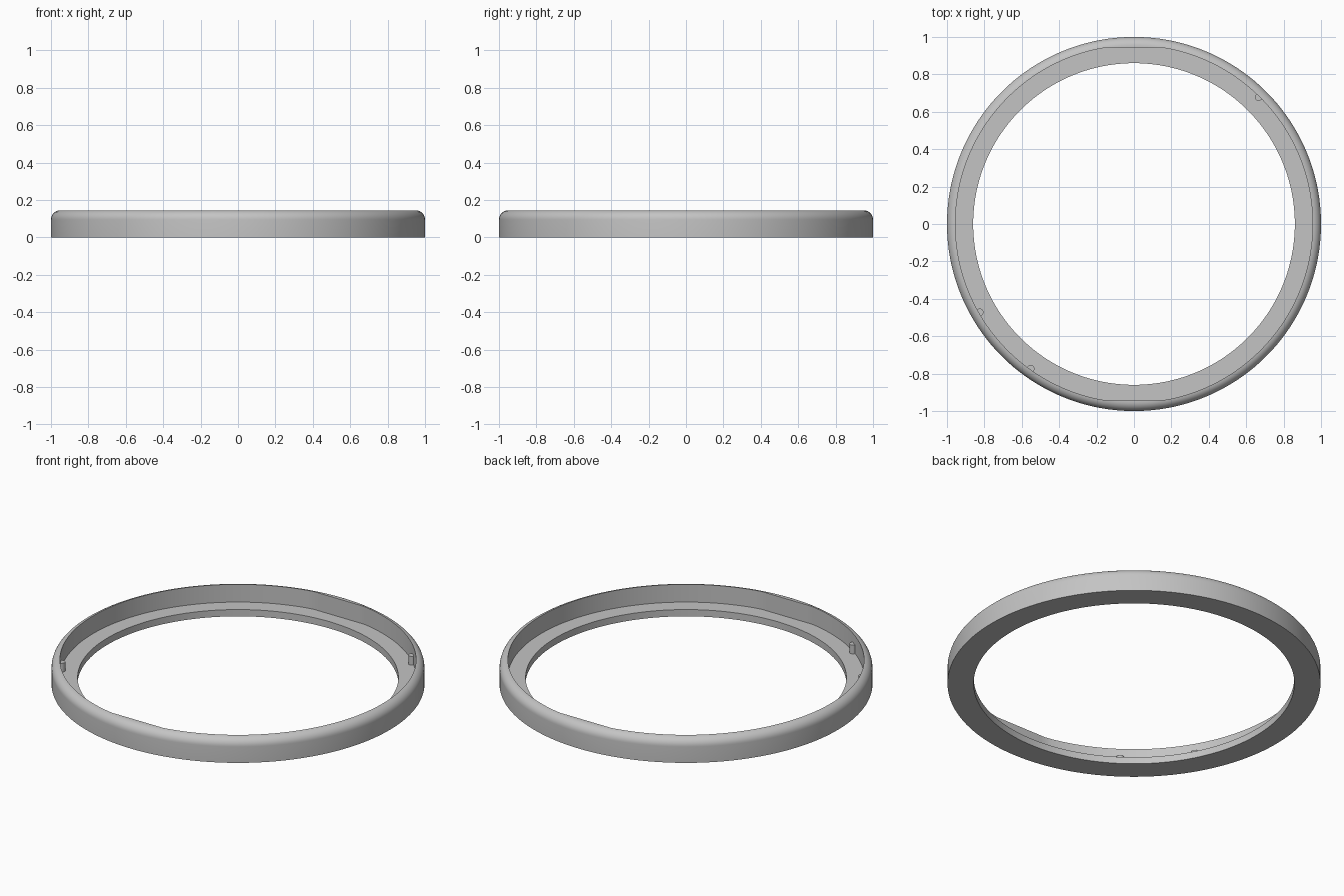
import bpy, bmesh
from math import sin, cos, acos, radians

if "Cube" in bpy.data.objects:
    bpy.data.objects.remove(bpy.data.objects["Cube"], do_unlink=True)

OUTER, WALL, LIP = 1.0, 0.955, 0.86      # radii
HEIGHT, FLOOR, FILLET = 0.145, 0.04, 0.05
FLAT = 0.94                              # distance of the two inner flats
SEGMENTS, ARC_STEPS = 180, 8

grey = bpy.data.materials.new("light grey")
grey.use_nodes = True
colour = (0.55, 0.55, 0.55, 1)
grey.diffuse_color = colour
grey.node_tree.nodes["Principled BSDF"].inputs["Base Color"].default_value = colour


def finish(name, bm):
    """Turn a bmesh into a smooth-shaded object with sharp edges kept."""
    bmesh.ops.remove_doubles(bm, verts=bm.verts, dist=1e-5)
    bmesh.ops.recalc_face_normals(bm, faces=bm.faces)
    mesh = bpy.data.meshes.new(name)
    bm.to_mesh(mesh)
    bm.free()
    mesh.materials.append(grey)
    obj = bpy.data.objects.new(name, mesh)
    bpy.context.collection.objects.link(obj)
    bpy.ops.object.select_all(action='DESELECT')
    obj.select_set(True)
    bpy.context.view_layer.objects.active = obj
    bpy.ops.object.shade_smooth_by_angle(angle=radians(30))
    return obj


def section(a):
    """Cross-section (radius, z) at angle a; the inner wall has front and back flats."""
    wall = min(WALL, FLAT / max(abs(sin(a)), 0.01))
    centre_r, centre_z = OUTER - FILLET, HEIGHT - FILLET
    end = acos(max(wall - centre_r, 0) / FILLET)
    points = [(LIP, 0), (OUTER, 0)]
    for i in range(ARC_STEPS + 1):
        t = end * i / ARC_STEPS
        points.append((centre_r + FILLET * cos(t), centre_z + FILLET * sin(t)))
    return points + [(wall, points[-1][1]), (wall, FLOOR), (LIP, FLOOR)]


# Bezel ring: sections swept round the axis
bm = bmesh.new()
rings = []
for s in range(SEGMENTS):
    a = radians(360 * s / SEGMENTS)
    rings.append([bm.verts.new((r * cos(a), r * sin(a), z)) for r, z in section(a)])
for s, ring in enumerate(rings):
    after = rings[(s + 1) % SEGMENTS]
    for i in range(len(ring)):
        j = (i + 1) % len(ring)
        bm.faces.new((ring[i], after[i], after[j], ring[j]))
finish("bezel_ring", bm)

# Locating pegs: small posts half sunk in the inner wall
PEG_TOP = 0.092
for number, angle in enumerate((45.5, 209.8, 234.5), 1):
    bm = bmesh.new()
    bmesh.ops.create_cone(bm, cap_ends=True, segments=24, radius1=0.02,
                          radius2=0.02, depth=PEG_TOP - FLOOR)
    a = radians(angle)
    bmesh.ops.translate(bm, verts=bm.verts,
                        vec=(0.95 * cos(a), 0.95 * sin(a), (PEG_TOP + FLOOR) / 2))
    finish(f"locating_peg_{number}", bm)
